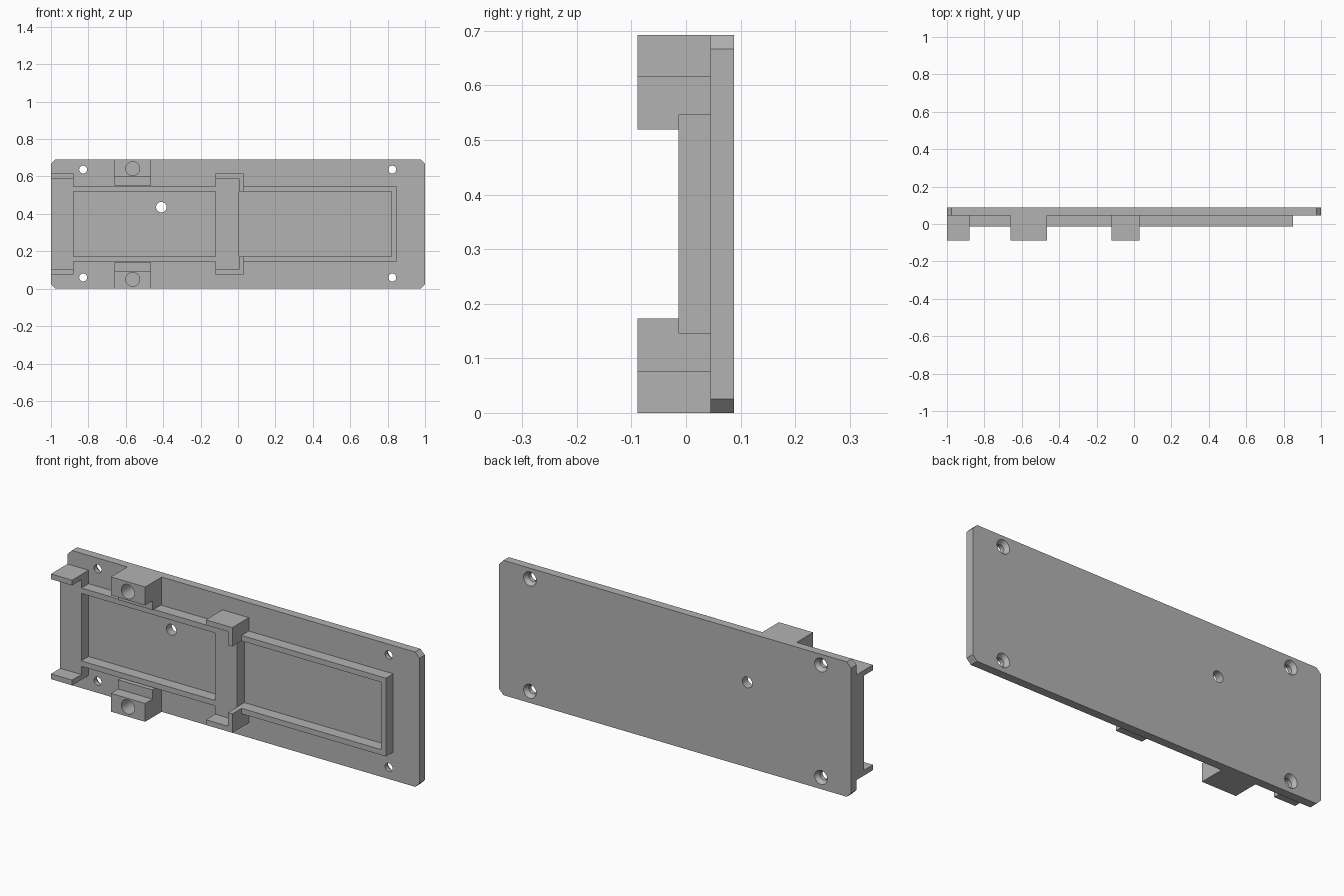
import bpy, bmesh, math
from mathutils import Vector

cube = bpy.data.objects.get("Cube")
if cube:
    bpy.data.objects.remove(cube, do_unlink=True)

H = 0.692                      # overall height
BACK, FACE, RAIL, FRONT = 0.088, 0.045, -0.014, -0.089   # depth levels

grey = bpy.data.materials.new("plain grey")
grey.use_nodes = True
grey.diffuse_color = (0.45, 0.45, 0.45, 1)
grey.node_tree.nodes["Principled BSDF"].inputs["Base Color"].default_value = (0.45, 0.45, 0.45, 1)


def finish(name, bm):
    bmesh.ops.recalc_face_normals(bm, faces=bm.faces)
    mesh = bpy.data.meshes.new(name)
    bm.to_mesh(mesh)
    bm.free()
    mesh.materials.append(grey)
    obj = bpy.data.objects.new(name, mesh)
    bpy.context.collection.objects.link(obj)
    return obj


def prism(name, pts, axis, lo, hi):
    """Extrude a profile: (y, z) points along x, or (x, z) points along y."""
    def place(p, t):
        return (t, p[0], p[1]) if axis == "x" else (p[0], t, p[1])
    bm = bmesh.new()
    face = bm.faces.new([bm.verts.new(place(p, lo)) for p in pts])
    new = bmesh.ops.extrude_face_region(bm, geom=[face])["geom"]
    shift = Vector(place((0, 0), hi - lo))
    bmesh.ops.translate(bm, vec=shift, verts=[v for v in new if isinstance(v, bmesh.types.BMVert)])
    return finish(name, bm)


def rect(a0, a1, z0, z1):
    return [(a0, z0), (a1, z0), (a1, z1), (a0, z1)]


def flip(pts):
    return [(a, H - z) for a, z in pts]


def lathe(bm, x, z, rings, n=32):
    """Solid of (radius, y) rings about an axis along y."""
    loops = [[bm.verts.new((x + r * math.cos(2 * math.pi * i / n), y,
                            z + r * math.sin(2 * math.pi * i / n))) for i in range(n)]
             for r, y in rings]
    for a, b in zip(loops, loops[1:]):
        for i in range(n):
            j = (i + 1) % n
            bm.faces.new((a[i], a[j], b[j], b[i]))
    bm.faces.new(loops[0])
    bm.faces.new(loops[-1])


def cut(obj, holes):
    bm = bmesh.new()
    for x, z, rings in holes:
        lathe(bm, x, z, rings)
    cutter = finish("hole_cutter", bm)
    cutter.hide_render = True
    mod = obj.modifiers.new("holes", "BOOLEAN")
    mod.operation, mod.solver, mod.object = "DIFFERENCE", "EXACT", cutter
    bpy.ops.object.select_all(action="DESELECT")
    bpy.context.view_layer.objects.active = obj
    obj.select_set(True)
    bpy.ops.object.modifier_apply(modifier=mod.name)
    bpy.data.objects.remove(cutter, do_unlink=True)
    bpy.ops.object.shade_smooth_by_angle(angle=math.radians(25))


# Base plate with clipped corners, countersunk screw holes and one plain hole
c = 0.025
plate = prism("base_plate", [(-1 + c, 0), (1 - c, 0), (1, c), (1, H - c), (1 - c, H),
                             (-1 + c, H), (-1, H - c), (-1, c)], "y", FACE, BACK)
countersunk = [(0.021, 0), (0.021, 0.067), (0.036, BACK), (0.036, 0.1)]
holes = [(x, z, countersunk) for x in (-0.828, 0.825) for z in (0.06, H - 0.055)]
holes.append((-0.41, 0.436, [(0.028, 0), (0.028, 0.12)]))
cut(plate, holes)

# Cross channels with forward flanges
lip, inner = 0.076, 0.103
channel = [(FACE, lip), (FRONT, lip), (FRONT, inner), (RAIL, inner),
           (RAIL, H - inner), (FRONT, H - inner), (FRONT, H - lip), (FACE, H - lip)]
prism("end_channel", channel, "x", -1, -0.88)
prism("middle_channel", channel, "x", -0.12, 0.005)

# Frame around the right-hand pocket
r0, r1 = 0.145, 0.173
prism("pocket_frame", [(0.005, r0), (0.85, r0), (0.85, H - r0), (0.005, H - r0),
                       (0.005, H - r1), (0.822, H - r1), (0.822, r1), (0.005, r1)],
      "y", RAIL, FACE)

# Paired parts: lower one, then its reflection
step = -0.03
block = [(FACE, 0), (FRONT, 0), (FRONT, 0.094), (step, 0.094), (step, 0.141), (FACE, 0.141)]
for side, turn in (("lower", list), ("upper", flip)):
    prism(side + "_rail", turn(rect(RAIL, FACE, r0, r1)), "x", -0.88, -0.12)
    prism(side + "_stop_wall", turn(rect(FRONT, FACE, lip, r1)), "x", 0.005, 0.03)
    lug = prism(side + "_mounting_block", turn(block), "x", -0.66, -0.465)
    z = turn([(0, 0.05)])[0][1]
    cut(lug, [(-0.563, z, [(0.037, -0.2), (0.037, 0.03)])])
